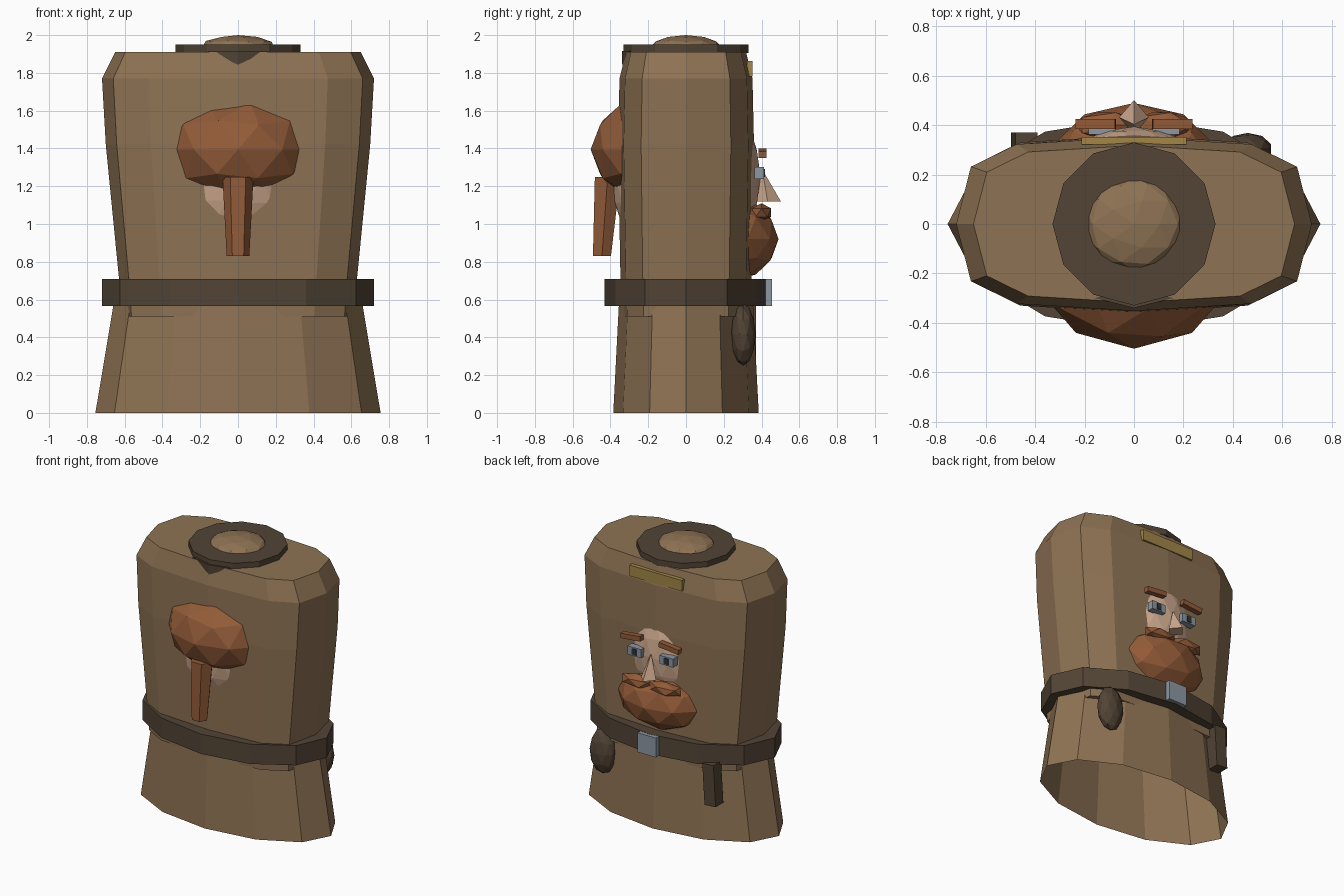
import bpy, bmesh
from math import sin, cos, pi, copysign
from mathutils import Matrix, Vector

old = bpy.data.objects.get("Cube")
if old:
    bpy.data.objects.remove(old, do_unlink=True)


def material(name, *rgb):
    m = bpy.data.materials.new(name)
    m.use_nodes = True
    m.diffuse_color = (*rgb, 1)
    m.node_tree.nodes["Principled BSDF"].inputs["Base Color"].default_value = (*rgb, 1)
    return m


TAN = material("tan cloth", 0.27, 0.17, 0.088)
LEATHER = material("dark leather", 0.085, 0.058, 0.036)
HAIR = material("ginger hair", 0.29, 0.105, 0.04)
SKIN = material("skin", 0.62, 0.40, 0.27)
GOLD = material("brass", 0.36, 0.24, 0.065)
STEEL = material("steel grey", 0.27, 0.31, 0.36)
DARK = material("dark pupil", 0.03, 0.035, 0.045)


def finish(name, bm, mat):
    bmesh.ops.recalc_face_normals(bm, faces=bm.faces)
    me = bpy.data.meshes.new(name)
    bm.to_mesh(me)
    bm.free()
    me.materials.append(mat)
    ob = bpy.data.objects.new(name, me)
    bpy.context.collection.objects.link(ob)
    return ob


def loft(name, mat, rings, sides=12, power=1.0, caps=True):
    """Join horizontal rings given as (centre y, z, x radius, y radius)."""
    bm = bmesh.new()
    loops = []
    for cy, z, a, b in rings:
        loop = []
        for i in range(sides):
            c, s = (f(2 * pi * i / sides) for f in (cos, sin))
            x = copysign(abs(c) ** power, c) * a
            y = copysign(abs(s) ** power, s) * b
            loop.append(bm.verts.new((x, cy + y, z)))
        loops.append(loop)
    for lo, hi in zip(loops, loops[1:]):
        for i in range(sides):
            j = (i + 1) % sides
            bm.faces.new((lo[i], lo[j], hi[j], hi[i]))
    if caps:
        bm.faces.new(loops[0])
        bm.faces.new(loops[-1])
    return finish(name, bm, mat)


def blob(name, mat, centre, radii, detail=2):
    bm = bmesh.new()
    bmesh.ops.create_icosphere(bm, subdivisions=detail, radius=1)
    bm.transform(Matrix.Translation(centre) @ Matrix.Diagonal((*radii, 1)))
    return finish(name, bm, mat)


def box(name, mat, centre, size, roll=0):
    bm = bmesh.new()
    bmesh.ops.create_cube(bm, size=1)
    bm.transform(Matrix.Translation(centre) @ Matrix.Rotation(roll, 4, "Y")
                 @ Matrix.Diagonal((*size, 1)))
    return finish(name, bm, mat)


# Clothing
loft("torso", TAN, [(0, 0.51, 0.615, 0.34), (0, 0.71, 0.63, 0.347),
                    (0, 1.42, 0.70, 0.36), (0, 1.77, 0.72, 0.352),
                    (0, 1.91, 0.65, 0.318)], power=0.6)
loft("skirt", TAN, [(0, 0, 0.755, 0.385), (0, 0.64, 0.648, 0.352)], caps=False)
loft("belt", LEATHER, [(0, 0.565, 0.72, 0.432), (0, 0.71, 0.72, 0.432)])
loft("collar", LEATHER, [(0, 1.905, 0.33, 0.33), (0, 1.95, 0.33, 0.33)])
loft("collar_tip", LEATHER, [(-0.335, 1.845, 0.004, 0.004),
                             (-0.30, 1.915, 0.16, 0.04)], sides=4)
blob("hood_dome", TAN, (0, 0, 1.935), (0.20, 0.19, 0.065))
box("back_clasp", GOLD, (0, 0.337, 1.822), (0.425, 0.03, 0.08))

# Belt gear
box("buckle", STEEL, (0, 0.437, 0.638), (0.15, 0.036, 0.142))
blob("pouch", LEATHER, (0.46, 0.303, 0.415), (0.10, 0.066, 0.165))
box("sheath", LEATHER, (-0.445, 0.325, 0.43), (0.09, 0.09, 0.30), roll=0.06)

# Head, hair and beard
blob("head", SKIN, (0, 0, 1.25), (0.40, 0.395, 0.50), detail=3)
blob("hair", HAIR, (0, -0.17, 1.395), (0.40, 0.335, 0.29))
loft("ponytail", HAIR, [(-0.445, 0.83, 0.06, 0.055),
                        (-0.415, 1.25, 0.082, 0.078)], sides=6)
blob("beard", HAIR, (0, 0.25, 0.92), (0.34, 0.24, 0.22))
loft("nose", SKIN, [(0.432, 1.12, 0.06, 0.07), (0.405, 1.28, 0.004, 0.004)], sides=4)

# Paired face parts
for side, s in (("left", 1), ("right", -1)):
    box(side + "_brow", HAIR, (s * 0.155, 0.405, 1.375), (0.16, 0.04, 0.036), roll=s * 0.1)
    box(side + "_eye", STEEL, (s * 0.13, 0.388, 1.27), (0.11, 0.05, 0.062))
    box(side + "_pupil", DARK, (s * 0.13, 0.414, 1.27), (0.036, 0.008, 0.044))
    blob(side + "_moustache", HAIR, (s * 0.11, 0.40, 1.06), (0.14, 0.06, 0.05), detail=1)
